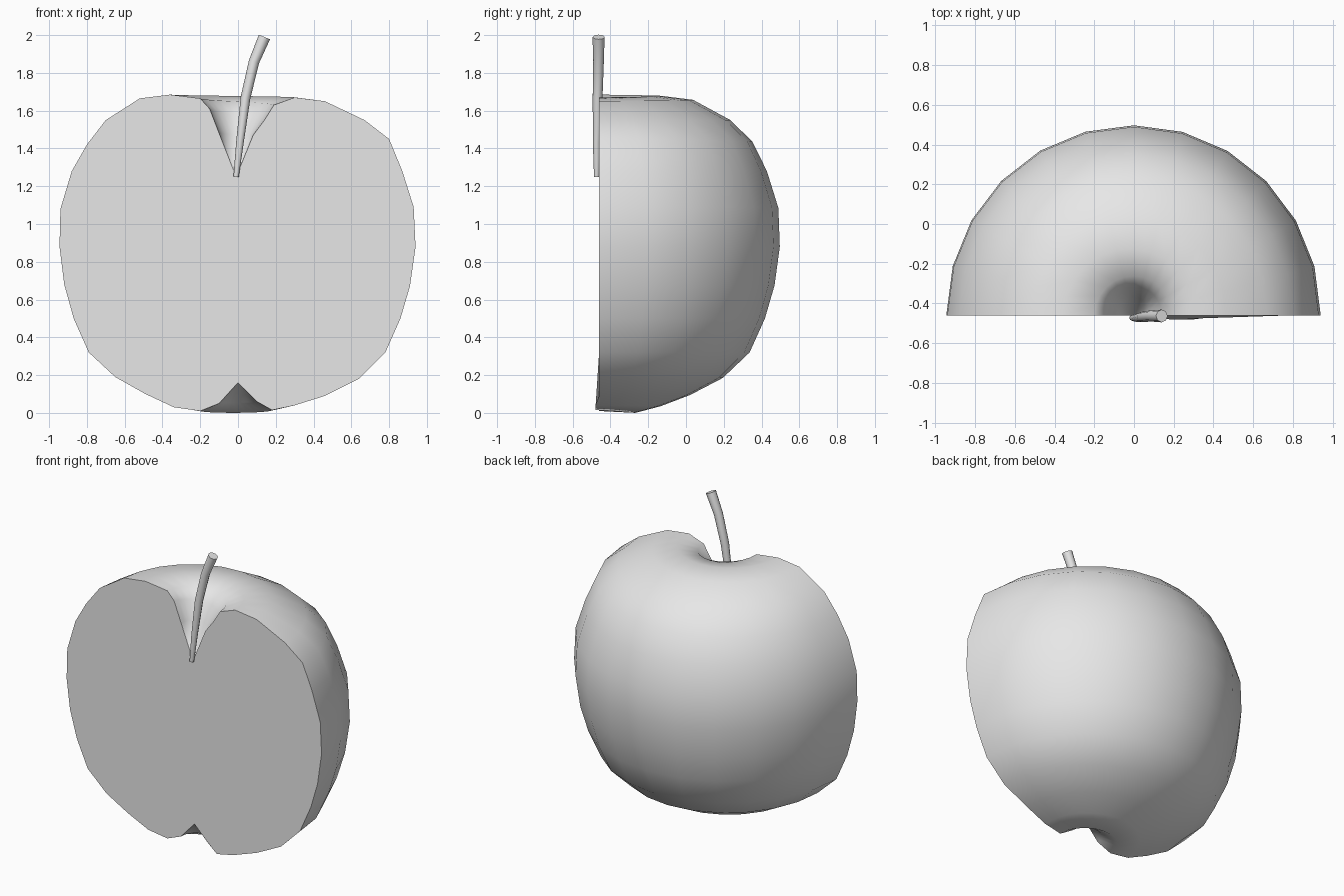
import bpy, bmesh, math
from mathutils import Vector

cube = bpy.data.objects.get("Cube")
if cube:
    bpy.data.objects.remove(cube, do_unlink=True)

grey = bpy.data.materials.new("plain grey")
grey.use_nodes = True
grey.diffuse_color = (0.8, 0.8, 0.8, 1)
grey.node_tree.nodes["Principled BSDF"].inputs["Base Color"].default_value = (0.8, 0.8, 0.8, 1)

CUT_Y = -0.46


def finish(bm, name, angle):
    """Turn the bmesh into a smooth shaded object with sharp creases."""
    bmesh.ops.recalc_face_normals(bm, faces=bm.faces)
    mesh = bpy.data.meshes.new(name)
    bm.to_mesh(mesh)
    bm.free()
    mesh.materials.append(grey)
    obj = bpy.data.objects.new(name, mesh)
    bpy.context.collection.objects.link(obj)
    bpy.ops.object.select_all(action='DESELECT')
    obj.select_set(True)
    bpy.context.view_layer.objects.active = obj
    bpy.ops.object.shade_smooth_by_angle(angle=math.radians(angle))


# Halved fruit: a half turn that blends the left rim into the right rim
left_rim = [(.08, 1.47), (.14, 1.55), (.19, 1.63), (.30, 1.67), (.46, 1.65), (.67, 1.55),
            (.80, 1.45), (.87, 1.28), (.93, 1.09), (.94, .88), (.91, .67), (.86, .5),
            (.78, .32), (.64, .18), (.46, .09), (.30, .04), (.18, .015), (.10, .06)]
right_rim = [(.10, 1.48), (.15, 1.61), (.20, 1.665), (.36, 1.685), (.52, 1.665), (.70, 1.55),
             (.80, 1.42), (.88, 1.28), (.94, 1.08), (.945, .88), (.92, .68), (.87, .5),
             (.79, .32), (.65, .19), (.49, .1), (.34, .03), (.20, .01), (.10, .05)]
STEPS = 12
bm = bmesh.new()
top = bm.verts.new((-0.01, CUT_Y, 1.25))
bottom = bm.verts.new((0, CUT_Y, 0.16))
columns = []
for i in range(STEPS + 1):
    a = math.pi * i / STEPS
    t = i / STEPS
    col = []
    for l, r in zip(left_rim, right_rim):
        p = Vector(l).lerp(Vector(r), t)
        z = p.y - (0.012 * math.sin(a) if p.y < 0.03 else 0)
        col.append(bm.verts.new((p.x * math.cos(a), CUT_Y + 1.015 * p.x * math.sin(a), z)))
    columns.append(col)
for c, d in zip(columns, columns[1:]):
    bm.faces.new((top, c[0], d[0]))
    bm.faces.new((bottom, d[-1], c[-1]))
    for j in range(len(c) - 1):
        bm.faces.new((c[j], c[j + 1], d[j + 1], d[j]))
# Flat cut face
bm.faces.new([top] + columns[0] + [bottom] + columns[-1][::-1])
# Small forward lip under the cut
for j in (-2, -3):
    columns[0][j].co.y -= 0.02
finish(bm, "halved_fruit", 50)

# Stem: tapered bent tube, x / y / z / radius along its length
path = [(-.01, -.473, 1.25, .014), (.01, -.473, 1.43, .02), (.04, -.468, 1.67, .026),
        (.085, -.463, 1.86, .028), (.14, -.463, 1.99, .032)]
SIDES = 8
bm = bmesh.new()
rings = []
for k, (x, y, z, r) in enumerate(path):
    before, after = path[max(k - 1, 0)], path[min(k + 1, len(path) - 1)]
    along = (Vector(after[:3]) - Vector(before[:3])).normalized()
    side = Vector((0, 1, 0)).cross(along).normalized()
    depth = along.cross(side)
    rings.append([bm.verts.new(Vector((x, y, z))
                  + r * (math.cos(a) * side + math.sin(a) * depth))
                  for a in (2 * math.pi * s / SIDES for s in range(SIDES))])
for a, b in zip(rings, rings[1:]):
    for s in range(SIDES):
        n = (s + 1) % SIDES
        bm.faces.new((a[s], a[n], b[n], b[s]))
bm.faces.new(rings[0][::-1])
bm.faces.new(rings[-1])
finish(bm, "stem", 50)
